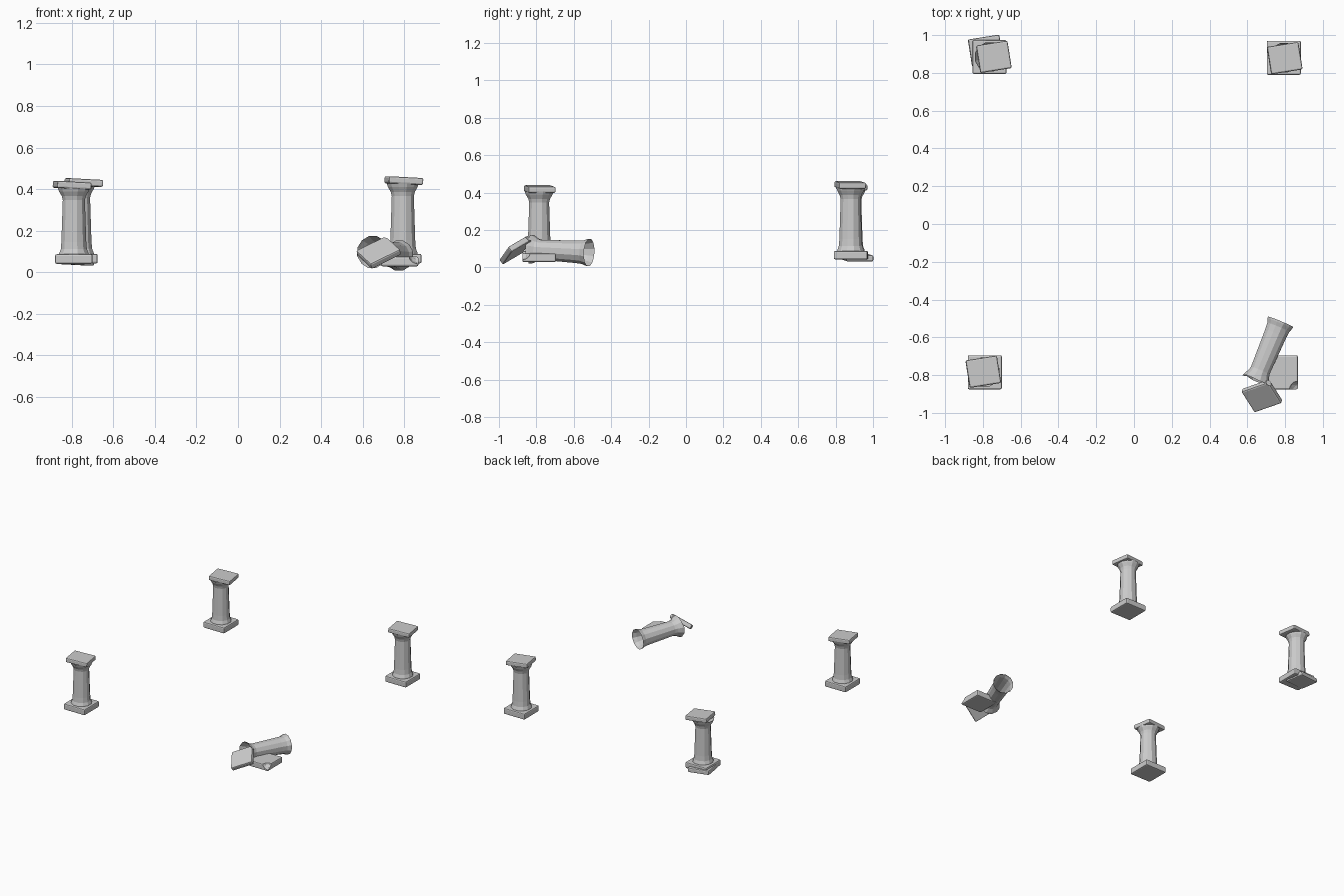
import bpy, bmesh, math, random
from mathutils import Matrix, Vector, Euler

if "Cube" in bpy.data.objects:
    bpy.data.objects.remove(bpy.data.objects["Cube"])

random.seed(3)
SIDES = 12


def finish(name, bm, matrix):
    bmesh.ops.recalc_face_normals(bm, faces=bm.faces)
    mesh = bpy.data.meshes.new(name)
    bm.to_mesh(mesh)
    bm.free()
    ob = bpy.data.objects.new(name, mesh)
    ob.matrix_world = matrix
    bpy.context.collection.objects.link(ob)
    return ob


def slab(name, size, matrix, bevel=0.008):
    """Softly bevelled stone slab."""
    bm = bmesh.new()
    bmesh.ops.create_cube(bm, size=1)
    bmesh.ops.scale(bm, vec=size, verts=bm.verts)
    bmesh.ops.bevel(bm, geom=bm.edges[:], offset=bevel, segments=2,
                    profile=0.5, affect='EDGES')
    return finish(name, bm, matrix)


def shaft(name, length, matrix, jagged=False):
    """Open faceted shaft, flared at foot and neck."""
    profile = [(0.075, 0), (0.073, 0.03), (0.065, 0.09), (0.062, 0.2),
               (0.055, 0.82), (0.060, 0.88), (0.074, 0.95), (0.080, 1)]
    bm = bmesh.new()
    rings = []
    for i, (r, t) in enumerate(profile):
        ring = []
        for k in range(SIDES):
            a = 2 * math.pi * (k + 0.5) / SIDES
            z = t * length
            if jagged and i == len(profile) - 1:
                z -= random.uniform(0, 0.012)
            ring.append(bm.verts.new((r * math.cos(a), r * math.sin(a), z)))
        rings.append(ring)
    for lo, hi in zip(rings, rings[1:]):
        for k in range(SIDES):
            n = (k + 1) % SIDES
            bm.faces.new((lo[k], lo[n], hi[n], hi[k]))
    return finish(name, bm, matrix)


def chip(ob, location, radius):
    """Knock a rounded chip out of a slab."""
    bpy.ops.mesh.primitive_ico_sphere_add(subdivisions=2, radius=radius, location=location)
    cutter = bpy.context.object
    cutter.hide_render = True
    mod = ob.modifiers.new("chip", 'BOOLEAN')
    mod.operation = 'DIFFERENCE'
    mod.object = cutter
    bpy.context.view_layer.objects.active = ob
    bpy.ops.object.modifier_apply(modifier=mod.name)
    bpy.data.objects.remove(cutter, do_unlink=True)


def place(x, y, z, tilt=0, turn=0):
    rot = Euler((0, math.radians(tilt), math.radians(turn))).to_matrix().to_4x4()
    return Matrix.Translation((x, y, z)) @ rot


BASE = (0.18, 0.18, 0.046)
CAP = (0.168, 0.147, 0.034)

# standing columns: base xy, base z, cap centre
for name, x, y, z, cap in [
        ("front_left", -0.79, -0.785, 0.064, (-0.798, -0.782, 0.419)),
        ("back_left", -0.765, 0.884, 0.066, (-0.742, 0.885, 0.432)),
        ("back_right", 0.793, 0.88, 0.066, (0.798, 0.878, 0.441))]:
    slab(name + "_base", BASE, place(x, y, z))
    foot = z + 0.018
    shaft(name + "_shaft", cap[2] - 0.013 - foot, place(x, y, foot))
    slab(name + "_cap", CAP, place(*cap, 3, 9))

# loose slab slipped under the back left base
slab("loose_slab", CAP, place(-0.785, 0.917, 0.053, 3, 9))

# broken column: chipped base left standing
base = slab("broken_base", BASE, place(0.778, -0.785, 0.052))
chip(base, (0.865, -0.875, 0.085), 0.045)

# fallen shaft lying on its side
foot, neck = Vector((0.776, -0.518, 0.080)), Vector((0.645, -0.832, 0.098))
axis = neck - foot
turn = axis.to_track_quat('Z', 'Y').to_matrix().to_4x4()
shaft("fallen_shaft", axis.length, Matrix.Translation(foot) @ turn, jagged=True)

# fallen cap leaning against the shaft
u = Vector((0.857, 0.297, 0.423)).normalized()
v = Vector((-0.48, 0.755, 0.444))
v = (v - u * v.dot(u)).normalized()
rot = Matrix((u, v, u.cross(v))).transposed().to_4x4()
cap = slab("fallen_cap", CAP, Matrix.Translation((0.677, -0.91, 0.095)) @ rot)
bpy.context.view_layer.update()
chip(cap, (0.725, -0.825, 0.175), 0.035)

for ob in bpy.data.objects:
    if ob.name.endswith("shaft"):
        continue
    ob.data.shade_flat()
